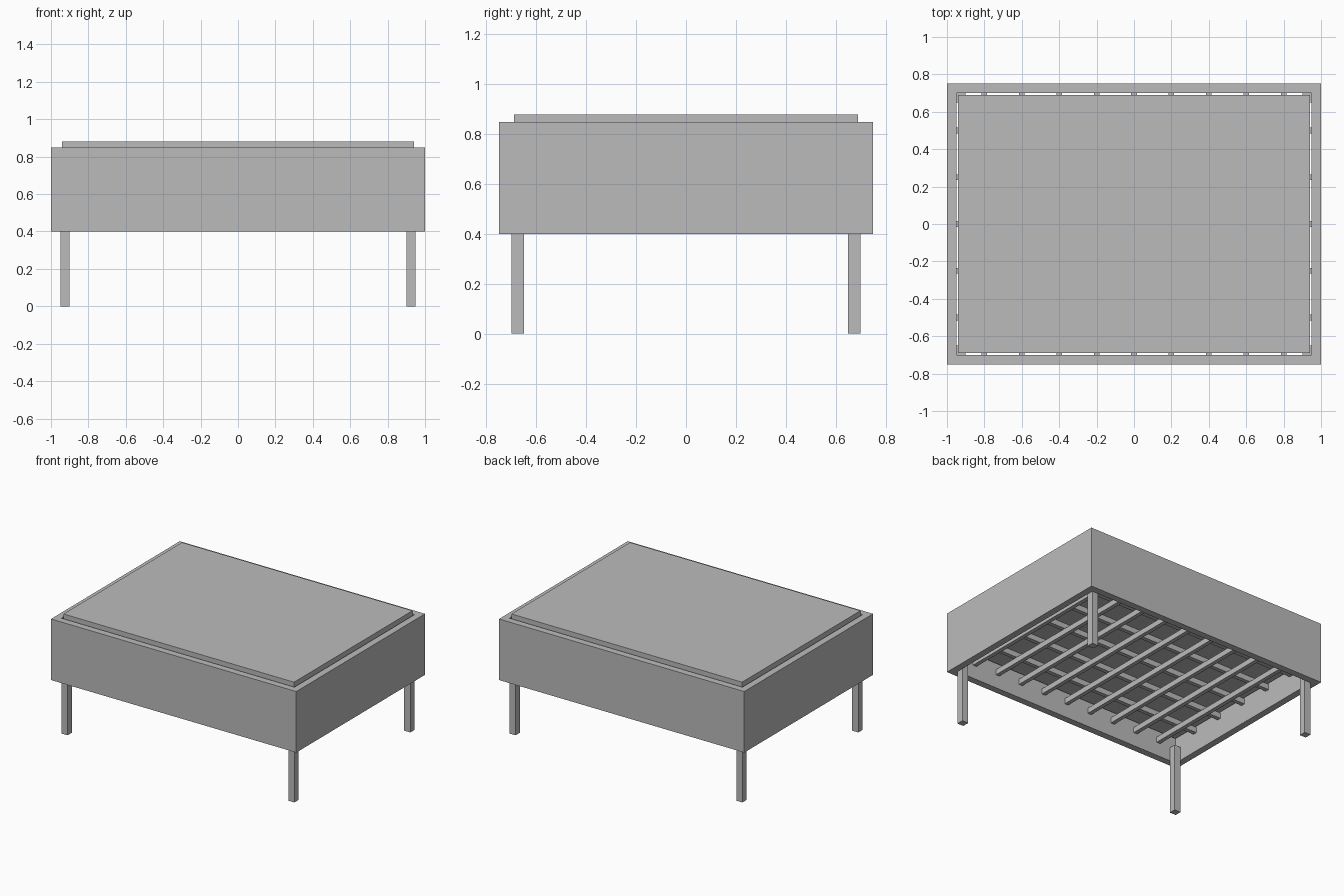
import bpy
import bmesh
from mathutils import Matrix, Vector

default = bpy.data.objects.get("Cube")
if default:
    bpy.data.objects.remove(default, do_unlink=True)

grey = bpy.data.materials.new("plain_grey")
grey.use_nodes = True
grey.diffuse_color = (0.5, 0.5, 0.5, 1)
grey.node_tree.nodes["Principled BSDF"].inputs["Base Color"].default_value = (0.5, 0.5, 0.5, 1)


def finish(name, bm):
    bmesh.ops.recalc_face_normals(bm, faces=bm.faces)
    mesh = bpy.data.meshes.new(name)
    bm.to_mesh(mesh)
    bm.free()
    mesh.materials.append(grey)
    obj = bpy.data.objects.new(name, mesh)
    bpy.context.collection.objects.link(obj)
    return obj


def box(name, x, y, size_x, size_y, bottom, top):
    bm = bmesh.new()
    bmesh.ops.create_cube(bm, size=1)
    scale = Matrix.Diagonal((size_x, size_y, top - bottom, 1))
    move = Matrix.Translation(Vector((x, y, (bottom + top) / 2)))
    bm.transform(move @ scale)
    return finish(name, bm)


def ring(name, half_x, half_y, wall, bottom, top):
    # Open rectangular frame: four mitred walls sharing their corners
    bm = bmesh.new()
    corners = ((-1, -1), (1, -1), (1, 1), (-1, 1))
    loops = []
    for inset, z in ((0, bottom), (0, top), (wall, top), (wall, bottom)):
        loops.append([bm.verts.new((sx * (half_x - inset), sy * (half_y - inset), z))
                      for sx, sy in corners])
    for k in range(4):
        a, b = loops[k], loops[(k + 1) % 4]
        for i in range(4):
            j = (i + 1) % 4
            bm.faces.new((a[i], a[j], b[j], b[i]))
    return finish(name, bm)


# Outer frame and the mattress inside it
ring("frame", 1.0, 0.75, 0.05, 0.4, 0.85)
box("mattress", 0, 0, 1.88, 1.38, 0.58, 0.88)

# Legs in the inner corners
for side_x, sx in (("right", -1), ("left", 1)):
    for side_y, sy in (("front", -1), ("back", 1)):
        box(f"{side_y}_{side_x}_leg", sx * 0.925, sy * 0.675, 0.05, 0.05, 0, 0.5)

# Lower slats run front to back
for i in range(-4, 5):
    box(f"lower_slat_{i + 5}", i * 0.2, 0, 0.03, 1.4, 0.5, 0.54)

# Upper slats run side to side and carry the mattress
for i in range(-2, 3):
    box(f"upper_slat_{i + 3}", 0, i * 0.25, 1.9, 0.03, 0.54, 0.58)
